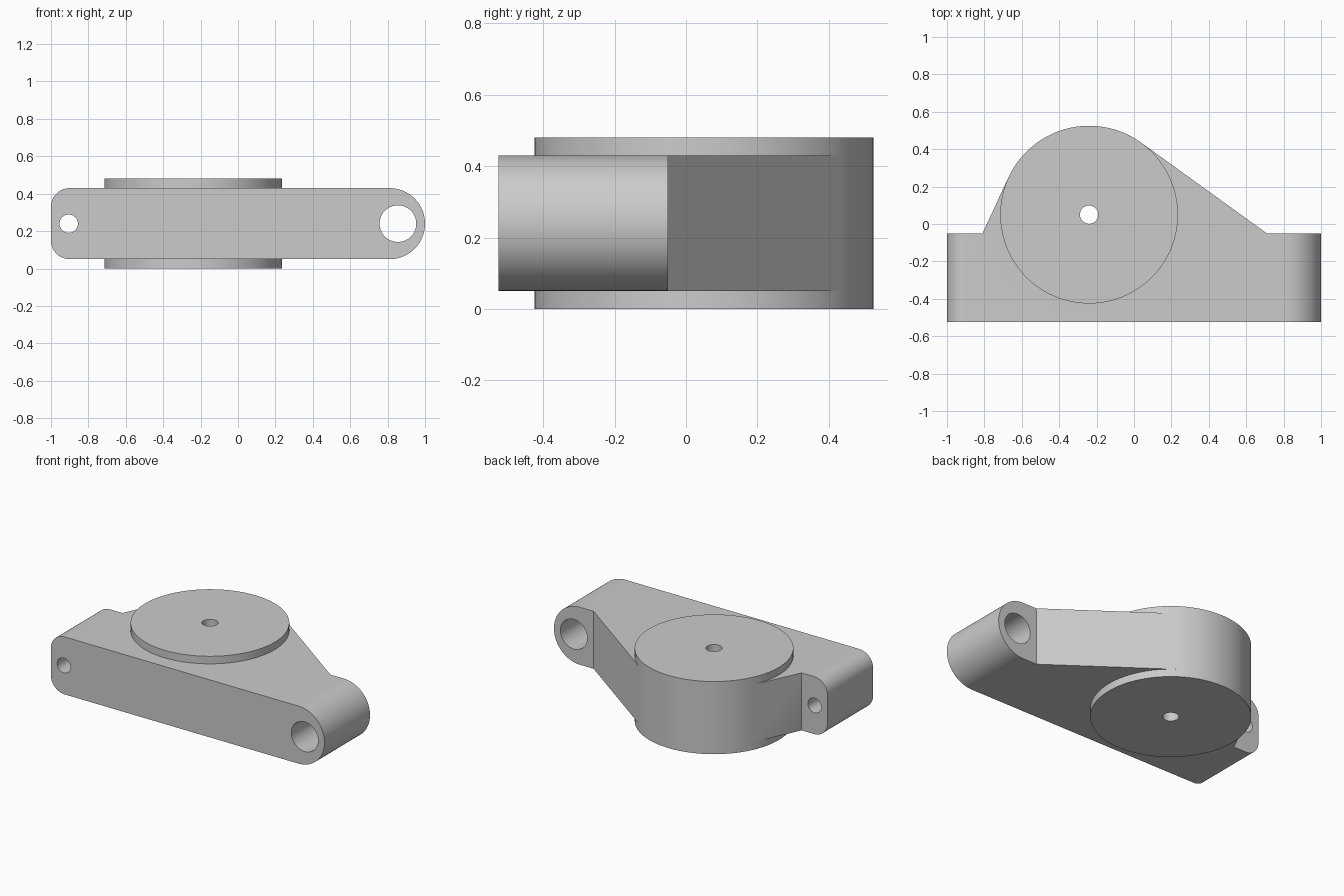
import bpy, bmesh
from math import sin, cos, acos, atan2, hypot, pi, radians
from mathutils import Matrix, Vector

cube = bpy.data.objects.get("Cube")
if cube:
    bpy.data.objects.remove(cube, do_unlink=True)

grey = bpy.data.materials.new("light grey")
grey.use_nodes = True
grey.diffuse_color = (0.6, 0.6, 0.6, 1)
grey.node_tree.nodes["Principled BSDF"].inputs["Base Color"].default_value = grey.diffuse_color

BACK, FRONT, STEP = -0.05, -0.525, -0.05
LOW, HIGH, MID, TOP = 0.05, 0.43, 0.24, 0.48
HUB = Vector((-0.24, 0.05))
HUB_R = 0.475


def arc(cx, cy, r, start, end, n):
    return [(cx + r * cos(a), cy + r * sin(a))
            for a in (radians(start + (end - start) * i / n) for i in range(n + 1))]


def circle(cx, cy, r, n):
    return arc(cx, cy, r, 0, 360, n)[:-1]


def prism(name, outline, start, end, along_y=False):
    """Extrude a flat outline along z, or along y for an x-z outline."""
    bm = bmesh.new()
    face = bm.faces.new([bm.verts.new((x, y, start)) for x, y in outline])
    moved = bmesh.ops.extrude_face_region(bm, geom=[face])["geom"]
    bmesh.ops.translate(bm, vec=(0, 0, end - start),
                        verts=[v for v in moved if isinstance(v, bmesh.types.BMVert)])
    if along_y:
        bm.transform(Matrix.Rotation(pi / 2, 4, "X"))
    bmesh.ops.recalc_face_normals(bm, faces=bm.faces)
    mesh = bpy.data.meshes.new(name)
    bm.to_mesh(mesh)
    bm.free()
    mesh.materials.append(grey)
    obj = bpy.data.objects.new(name, mesh)
    bpy.context.collection.objects.link(obj)
    return obj


def combine(target, other, operation):
    mod = target.modifiers.new(operation.lower(), "BOOLEAN")
    mod.operation, mod.solver, mod.object = operation, "EXACT", other
    bpy.context.view_layer.objects.active = target
    bpy.ops.object.modifier_apply(modifier=mod.name)
    bpy.data.objects.remove(other, do_unlink=True)


def tangent_point(point, side):
    d = Vector(point) - HUB
    a = atan2(d.y, d.x) + side * acos(HUB_R / d.length)
    return (HUB.x + HUB_R * cos(a), HUB.y + HUB_R * sin(a))


# Front bar: small rounded corners at one end, full round at the other
r = 0.1
bar_outline = (arc(0.81, MID, 0.19, -90, 90, 40)
               + arc(-1 + r, HIGH - r, r, 90, 180, 14)
               + arc(-1 + r, LOW + r, r, 180, 270, 14))
body = prism("bracket_body", bar_outline, -BACK, -FRONT, along_y=True)

# Tapered web running tangent to the round hub
left, right = (-0.81, STEP), (0.71, STEP)
web = prism("web", [(left[0], -0.3), (right[0], -0.3), right, tangent_point(right, 1),
                    tangent_point(left, -1), left], LOW, HIGH)
combine(body, web, "UNION")

# Round hub standing proud above and below
combine(body, prism("hub", circle(HUB.x, HUB.y, HUB_R, 128), 0, TOP), "UNION")

# Pivot hole, pin hole and hub bore
combine(body, prism("pivot_hole", circle(0.855, MID, 0.098, 64), -0.2, 0.8, True), "DIFFERENCE")
combine(body, prism("pin_hole", circle(-0.905, MID, 0.049, 40), -0.2, 0.8, True), "DIFFERENCE")
combine(body, prism("hub_bore", circle(HUB.x, HUB.y, 0.049, 40), -0.2, 0.8), "DIFFERENCE")

# Smooth the rounds, keep edges crisp
bpy.ops.object.select_all(action="DESELECT")
body.select_set(True)
bpy.context.view_layer.objects.active = body
bpy.ops.object.shade_smooth_by_angle(angle=radians(25))
